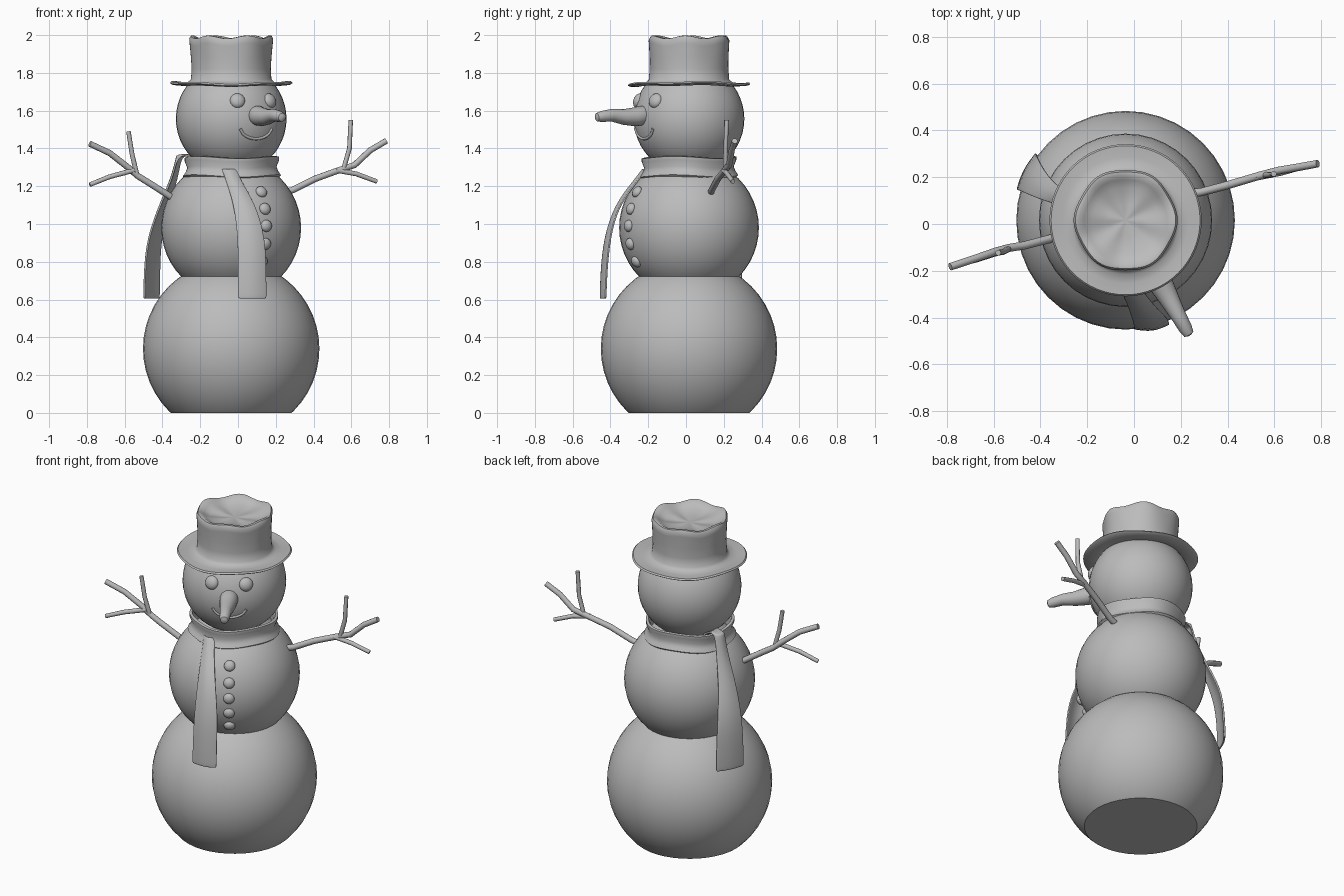
import bpy, bmesh, math
from mathutils import Vector

if "Cube" in bpy.data.objects:
    bpy.data.objects.remove(bpy.data.objects["Cube"])

CX, CY = -0.036, 0.016          # body axis
FACE = math.radians(29)         # face turned from -y towards +x

grey = bpy.data.materials.new("plain_grey")
grey.diffuse_color = (0.5, 0.5, 0.5, 1)
grey.use_nodes = True
grey.node_tree.nodes["Principled BSDF"].inputs["Base Color"].default_value = grey.diffuse_color


def finish(name, bm, angle=50):
    bmesh.ops.recalc_face_normals(bm, faces=bm.faces)
    me = bpy.data.meshes.new(name)
    bm.to_mesh(me)
    bm.free()
    ob = bpy.data.objects.new(name, me)
    bpy.context.collection.objects.link(ob)
    me.materials.append(grey)
    bpy.ops.object.select_all(action='DESELECT')
    bpy.context.view_layer.objects.active = ob
    ob.select_set(True)
    bpy.ops.object.shade_smooth_by_angle(angle=math.radians(angle))
    return ob


def ball(name, z, r, floor=False):
    bm = bmesh.new()
    bmesh.ops.create_uvsphere(bm, u_segments=40, v_segments=24, radius=r)
    bmesh.ops.translate(bm, verts=bm.verts, vec=(CX, CY, z))
    if floor:
        cut = bmesh.ops.bisect_plane(bm, geom=bm.verts[:] + bm.edges[:] + bm.faces[:],
                                     plane_co=(0, 0, 0), plane_no=(0, 0, -1), clear_outer=True)
        bmesh.ops.contextual_create(bm, geom=[e for e in cut["geom_cut"]
                                              if isinstance(e, bmesh.types.BMEdge)])
    finish(name, bm, 40)


def on_ball(z0, r, ang, z):
    """Point on a ball at height z, angle measured from -y towards +x."""
    h = math.sqrt(max(r * r - (z - z0) ** 2, 0))
    return Vector((CX + h * math.sin(ang), CY - h * math.cos(ang), z))


def pebble(name, z0, r, ang, z, size, depth):
    """Flattened ball seated on a bigger ball, flat along the normal."""
    p = on_ball(z0, r, ang, z)
    q = (p - Vector((CX, CY, z0))).to_track_quat('Z', 'Y')
    bm = bmesh.new()
    bmesh.ops.create_uvsphere(bm, u_segments=16, v_segments=10, radius=1)
    for v in bm.verts:
        v.co = p + q @ Vector((v.co.x * size, v.co.y * size, v.co.z * depth))
    finish(name, bm)


def lathe(name, profile, wave, n=64, closed=False):
    """Profile of (r, z) spun round the body axis; wave(a, r, z) bends it."""
    bm = bmesh.new()
    rings = []
    for r, z in profile:
        ring = []
        for i in range(n):
            a = 2 * math.pi * i / n
            rr, zz = wave(a, r, z)
            ring.append(bm.verts.new((CX + rr * math.cos(a), CY + rr * math.sin(a), zz)))
        rings.append(ring)
    pairs = list(zip(rings, rings[1:])) + ([(rings[-1], rings[0])] if closed else [])
    for a, b in pairs:
        for i in range(n):
            j = (i + 1) % n
            bm.faces.new((a[i], a[j], b[j], b[i]))
    if not closed:
        bm.faces.new(rings[-1])
    return finish(name, bm)


def tube(name, pts, radii, n=10):
    """Capped round tube through points."""
    pts = [Vector(p) for p in pts]
    bm = bmesh.new()
    rings = []
    for i, p in enumerate(pts):
        d = pts[min(i + 1, len(pts) - 1)] - pts[max(i - 1, 0)]
        q = d.to_track_quat('Z', 'Y')
        rings.append([bm.verts.new(p + q @ Vector((radii[i] * math.cos(2 * math.pi * k / n),
                                                  radii[i] * math.sin(2 * math.pi * k / n), 0)))
                      for k in range(n)])
    for a, b in zip(rings, rings[1:]):
        for k in range(n):
            bm.faces.new((a[k], a[(k + 1) % n], b[(k + 1) % n], b[k]))
    bm.faces.new(rings[0])
    bm.faces.new(rings[-1])
    finish(name, bm)


def ribbon(name, rows, bulge):
    """Scarf end from pairs of edge points, bowed outwards in the middle."""
    bm = bmesh.new()
    grid = []
    for k, (a, b) in enumerate(rows):
        a, b = Vector(a), Vector(b)
        m = (a + b) / 2
        out = Vector((m.x - CX, m.y - CY, 0)).normalized()
        grid.append([bm.verts.new(p) for p in (a, m + out * bulge, b)])
    for r, s in zip(grid, grid[1:]):
        for i in range(2):
            bm.faces.new((r[i], r[i + 1], s[i + 1], s[i]))
    ob = finish(name, bm)
    sol = ob.modifiers.new("thick", 'SOLIDIFY')
    sol.thickness, sol.offset = 0.014, 0
    bev = ob.modifiers.new("edge", 'BEVEL')
    bev.width, bev.angle_limit = 0.003, math.radians(60)
    sub = ob.modifiers.new("soft", 'SUBSURF')
    sub.levels = sub.render_levels = 2


# body balls
ball("lower_ball", 0.34, 0.467, floor=True)
ball("middle_ball", 0.98, 0.37)
ball("head_ball", 1.557, 0.293)

# eyes and buttons
for i, deg in enumerate((7, 49)):
    pebble(f"eye_{i}", 1.557, 0.285, math.radians(deg), 1.652, 0.041, 0.028)
for i, z in enumerate((1.17, 1.08, 0.99, 0.894, 0.80)):
    pebble(f"button_{i}", 0.98, 0.37, FACE + 0.02, z, 0.032, 0.022)

# mouth
mouth = []
for i in range(13):
    t = i / 6 - 1
    mouth.append(on_ball(1.557, 0.292, FACE + t * 0.34, 1.513 - 0.062 * math.sqrt(1 - 0.98 * t * t)))
tube("mouth", mouth, [0.008] * 13, 8)

# carrot nose
d = Vector((math.sin(FACE), -math.cos(FACE), 0))
nose = [(0.24, 0.045), (0.29, 0.052), (0.33, 0.05), (0.40, 0.041),
        (0.47, 0.033), (0.53, 0.029), (0.557, 0.022), (0.563, 0.008)]
tube("nose", [Vector((CX, CY, 1.57)) + d * s + Vector((0, 0, 0.006 * math.sin(s * 30)))
              for s, _ in nose], [r for _, r in nose], 20)


# hat: drooping brim, crown and dented top
def hat_wave(a, r, z):
    if z > 1.8:
        k = min(1, (z - 1.8) / 0.15) * min(1, r / 0.2)
        return r * (1 + 0.02 * k * math.cos(6 * a)), z + 0.008 * k * math.cos(6 * a + 0.6)
    k = max(0, (r - 0.2) / 0.125)
    return r, z + k * (0.005 * math.cos(2 * a) + 0.004 * math.sin(5 * a))


lathe("hat", [(0.215, 1.745), (0.23, 1.735), (0.27, 1.731), (0.315, 1.735), (0.325, 1.742),
              (0.318, 1.75), (0.27, 1.746), (0.23, 1.75), (0.213, 1.765), (0.209, 1.82),
              (0.211, 1.88), (0.216, 1.95), (0.218, 1.975), (0.21, 1.989), (0.196, 1.99),
              (0.175, 1.975), (0.14, 1.958), (0.07, 1.95), (0.01, 1.95)], hat_wave)

# scarf round the neck
lathe("scarf_wrap", [(0.235, 1.355), (0.25, 1.352), (0.25, 1.335), (0.236, 1.30), (0.246, 1.275),
                     (0.26, 1.255), (0.25, 1.245), (0.225, 1.26), (0.222, 1.32)],
      lambda a, r, z: (r * (1 + 0.015 * math.cos(5 * a)), z + 0.006 * math.cos(3 * a + 1)),
      closed=True)

# hanging scarf ends
ribbon("scarf_front_end", [
    ((-0.085, -0.21, 1.29), (-0.01, -0.21, 1.29)),
    ((-0.065, -0.25, 1.235), (0.01, -0.25, 1.235)),
    ((-0.02, -0.36, 1.10), (0.095, -0.36, 1.10)),
    ((0.0, -0.425, 0.92), (0.145, -0.405, 0.92)),
    ((0.0, -0.44, 0.75), (0.148, -0.42, 0.75)),
    ((0.0, -0.445, 0.605), (0.15, -0.425, 0.605))], 0.022)
ribbon("scarf_side_end", [
    ((-0.22, 0.03, 1.33), (-0.20, 0.12, 1.33)),
    ((-0.26, 0.06, 1.37), (-0.25, 0.13, 1.37)),
    ((-0.32, 0.08, 1.36), (-0.30, 0.14, 1.36)),
    ((-0.35, 0.09, 1.24), (-0.32, 0.16, 1.24)),
    ((-0.415, 0.11, 1.10), (-0.365, 0.20, 1.10)),
    ((-0.48, 0.14, 0.92), (-0.41, 0.275, 0.92)),
    ((-0.495, 0.145, 0.75), (-0.415, 0.295, 0.75)),
    ((-0.497, 0.145, 0.605), (-0.417, 0.30, 0.605))], 0.015)


# twig arms, each in a leaning vertical plane
def arm(name, y_of, main, up, down):
    for part, path, r0, r1 in (("limb", main, 0.018, 0.016), ("upper_twig", up, 0.013, 0.012),
                               ("lower_twig", down, 0.014, 0.012)):
        n = len(path)
        tube(f"{name}_{part}", [(x, y_of(x) + 0.006 * math.sin(5 * i), z)
                                for i, (x, z) in enumerate(path)],
             [r0 + (r1 - r0) * i / (n - 1) for i in range(n)])


arm("right_arm", lambda x: 0.14 + 0.245 * (x - 0.28),
    [(0.24, 1.165), (0.29, 1.18), (0.405, 1.238), (0.54, 1.287), (0.617, 1.312), (0.70, 1.39), (0.785, 1.44)],
    [(0.56, 1.295), (0.59, 1.40), (0.597, 1.55)],
    [(0.52, 1.285), (0.627, 1.265), (0.735, 1.225)])
arm("left_arm", lambda x: -0.055 + 0.28 * (x + 0.35),
    [(-0.32, 1.12), (-0.362, 1.148), (-0.47, 1.217), (-0.53, 1.254), (-0.585, 1.302), (-0.68, 1.376), (-0.785, 1.425)],
    [(-0.535, 1.26), (-0.56, 1.365), (-0.58, 1.49)],
    [(-0.55, 1.285), (-0.68, 1.25), (-0.785, 1.208)])
